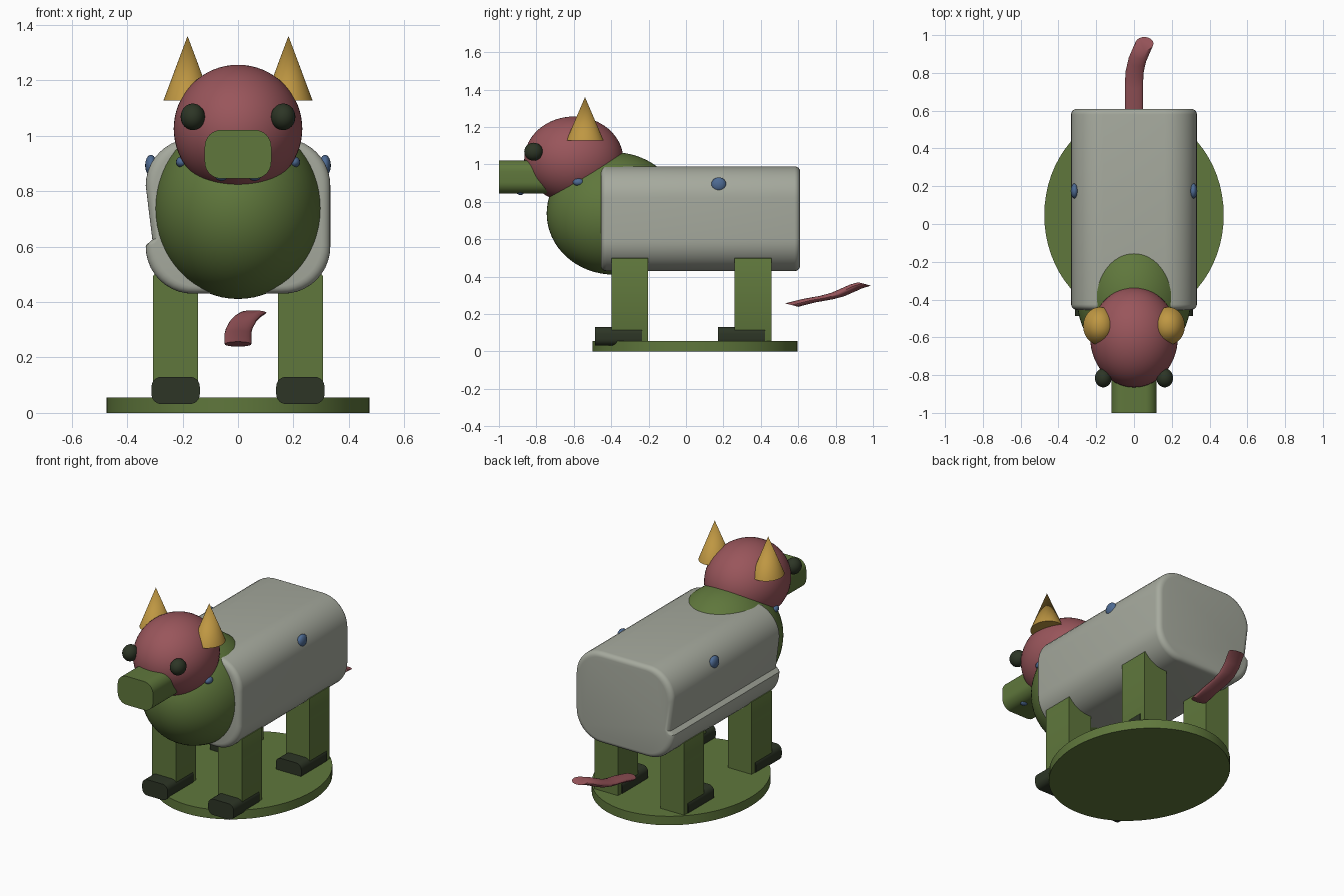
import bpy, bmesh, math
from mathutils import Vector, Matrix

if "Cube" in bpy.data.objects:
    bpy.data.objects.remove(bpy.data.objects["Cube"])


def material(name, rgb):
    m = bpy.data.materials.new(name)
    m.diffuse_color = (*rgb, 1)
    m.use_nodes = True
    m.node_tree.nodes["Principled BSDF"].inputs["Base Color"].default_value = m.diffuse_color
    return m


GREEN = material("leaf green", (0.115, 0.185, 0.045))
RED = material("dusty red", (0.32, 0.092, 0.105))
GREY = material("warm grey", (0.38, 0.40, 0.34))
GOLD = material("horn gold", (0.52, 0.31, 0.055))
DARK = material("dark green", (0.026, 0.036, 0.019))
BLUE = material("muted blue", (0.075, 0.145, 0.29))


def finish(name, bm, mat, angle=35):
    bmesh.ops.recalc_face_normals(bm, faces=bm.faces)
    me = bpy.data.meshes.new(name)
    bm.to_mesh(me)
    bm.free()
    me.materials.append(mat)
    me.shade_smooth()
    me.set_sharp_from_angle(angle=math.radians(angle))
    ob = bpy.data.objects.new(name, me)
    bpy.context.collection.objects.link(ob)
    return ob


def loft(name, rings, mat):
    """Skin a list of equal-length point rings and cap both ends."""
    bm = bmesh.new()
    loops = [[bm.verts.new(p) for p in ring] for ring in rings]
    n = len(loops[0])
    for a, b in zip(loops, loops[1:]):
        for i in range(n):
            j = (i + 1) % n
            bm.faces.new((a[i], a[j], b[j], b[i]))
    bm.faces.new(loops[0])
    bm.faces.new(loops[-1])
    return finish(name, bm, mat)


def ball(name, center, radii, mat, u=40, v=24):
    bm = bmesh.new()
    bmesh.ops.create_uvsphere(bm, u_segments=u, v_segments=v, radius=1)
    bm.transform(Matrix.Translation(center) @ Matrix.Diagonal((*radii, 1)))
    return finish(name, bm, mat)


def cone(name, center, radii, height, top, mat, segments=48):
    bm = bmesh.new()
    bmesh.ops.create_cone(bm, cap_ends=True, segments=segments,
                          radius1=1, radius2=top, depth=height)
    bm.transform(Matrix.Translation(center) @ Matrix.Diagonal((*radii, 1, 1)))
    return finish(name, bm, mat)


def round_rect(hx, hz, r, steps=8):
    """Rounded rectangle in x/z, counter-clockwise from the right side."""
    pts = []
    for k, (sx, sz) in enumerate([(1, 1), (-1, 1), (-1, -1), (1, -1)]):
        for i in range(steps + 1):
            a = math.pi / 2 * (k + i / steps)
            pts.append((sx * (hx - r) + r * math.cos(a),
                        sz * (hz - r) + r * math.sin(a)))
    return pts


def bar(name, profile, cx, cz, y0, y1, mat, soft=0.0, half=0.3):
    """Extrude an x/z profile along y, with optionally rounded ends."""
    steps = 5 if soft else 0
    stops = []
    for i in range(steps + 1):
        a = math.pi / 2 * i / max(steps, 1)
        stops.append((soft * (1 - math.sin(a)),
                      1 - soft / half * (1 - math.cos(a))))
    if soft:
        # dist along y runs from the cap inwards while the ring grows
        stops = [(soft * (1 - math.cos(a)), 1 - soft / half * (1 - math.sin(a)))
                 for a in [math.pi / 2 * i / steps for i in range(steps + 1)]]
    path = [(y0 + d, s) for d, s in stops] + [(y1 - d, s) for d, s in reversed(stops)]
    rings = [[(cx + x * s, y, cz + z * s) for x, z in profile] for y, s in path]
    return loft(name, rings, mat)


# Round base plate
cone("base_plate", (0, 0.047, 0.0275), (0.475, 0.548), 0.055, 1, GREEN, 64)

# Body with a crease low on its left side
outline = round_rect(0.333, 0.28, 0.17, 10)
outline[22:22] = [(-0.309, -0.085), (-0.332, -0.105)]
bar("body", outline, 0, 0.71, -0.455, 0.61, GREY, soft=0.03, half=0.31)

# Chest, head and muzzle
ball("chest", (0, -0.386, 0.738), (0.303, 0.359, 0.327), GREEN, 56, 32)
ball("head", (0, -0.6, 1.025), (0.232, 0.265, 0.231), RED, 56, 32)
bar("muzzle", round_rect(0.12, 0.088, 0.06), 0, 0.933, -1.0, -0.7, GREEN)

# Curved tail
tail = [(0, 0.565, 0.248), (0, 0.66, 0.272), (0, 0.75, 0.288), (0.004, 0.81, 0.304),
        (0.018, 0.87, 0.330), (0.035, 0.91, 0.348), (0.055, 0.955, 0.361)]
rings = []
for c in tail:
    rings.append([Vector(c) + Vector((0.048 * math.cos(a), 0.035 * math.sin(a),
                                      -0.009 * math.sin(a)))
                  for a in [math.tau * i / 20 for i in range(20)]])
loft("tail", rings, RED)

# Paired parts
for s, side in ((-1, "left"), (1, "right")):
    cone(f"horn_{side}", (s * 0.182, -0.54, 1.2435), (0.087, 0.1), 0.233, 0, GOLD)
    ball(f"eye_{side}", (s * 0.163, -0.815, 1.068), (0.044, 0.05, 0.048), DARK, 28, 16)
    ball(f"body_spot_{side}", (s * 0.314, 0.175, 0.893), (0.021, 0.04, 0.038), BLUE, 20, 12)
    ball(f"neck_spot_{side}", (s * 0.203, -0.575, 0.905), (0.021, 0.03, 0.02), BLUE, 16, 10)
    ball(f"chin_spot_{side}", (s * 0.06, -0.885, 0.853), (0.022, 0.022, 0.016), BLUE, 16, 10)
    for y, end in ((-0.3, "front"), (0.358, "back")):
        bar(f"{end}_leg_{side}", round_rect(0.081, 0.225, 0.006, 2), s * 0.225, 0.275,
            y - 0.098, y + 0.098, GREEN)
        bar(f"{end}_foot_{side}", round_rect(0.087, 0.049, 0.035, 6), s * 0.225, 0.081,
            y - 0.187, y + 0.065, DARK)
